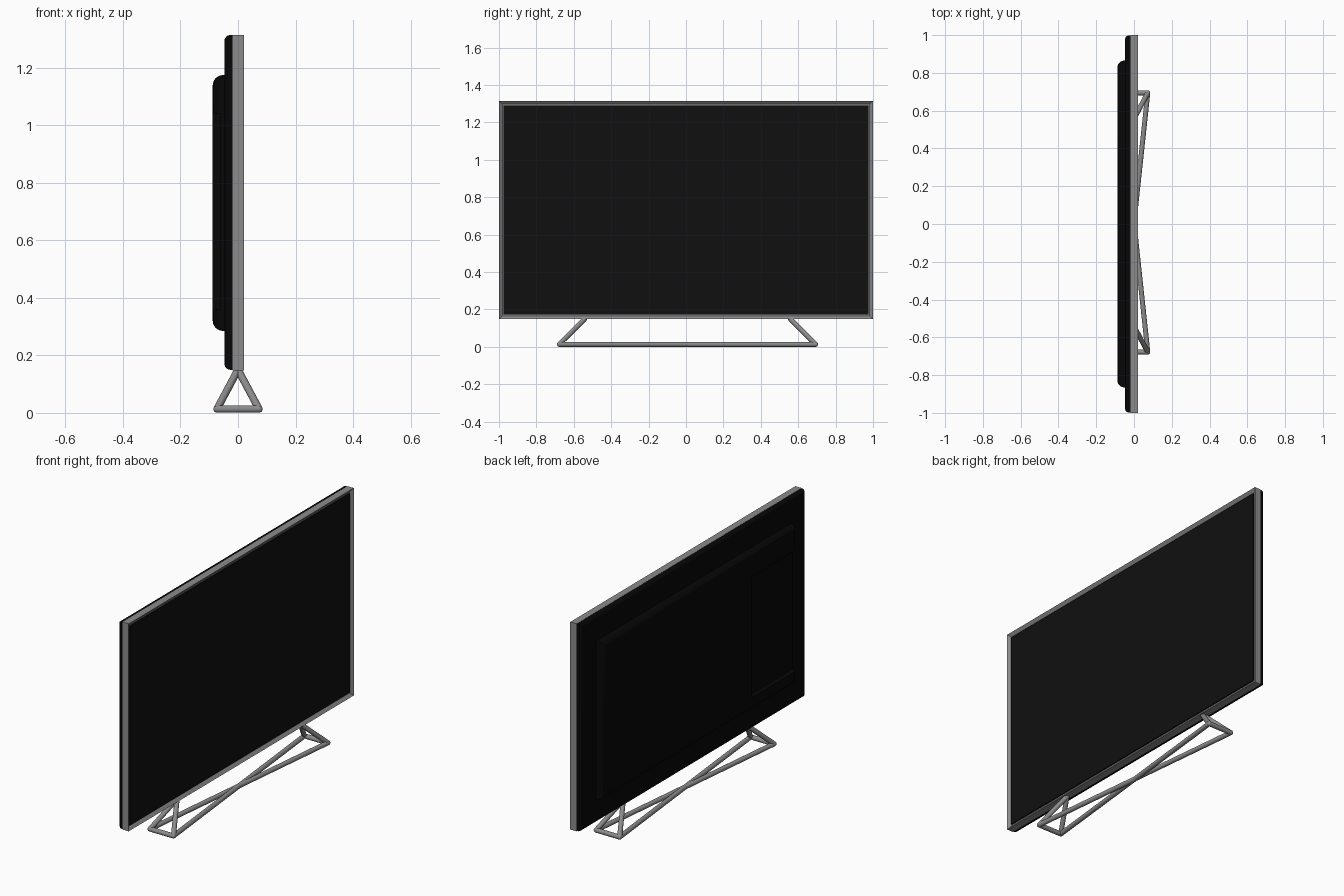
import bpy, bmesh, math
from mathutils import Vector

if "Cube" in bpy.data.objects:
    bpy.data.objects.remove(bpy.data.objects["Cube"])


def material(name, v):
    m = bpy.data.materials.new(name)
    m.diffuse_color = (v, v, v, 1)
    m.use_nodes = True
    m.node_tree.nodes["Principled BSDF"].inputs["Base Color"].default_value = m.diffuse_color
    return m


GREY = material("metal grey", 0.26)
SCREEN = material("screen black", 0.005)
BLACK = material("back cover black", 0.002)


def finish(name, bm, mat, smooth=True):
    bmesh.ops.recalc_face_normals(bm, faces=bm.faces)
    mesh = bpy.data.meshes.new(name)
    bm.to_mesh(mesh)
    bm.free()
    ob = bpy.data.objects.new(name, mesh)
    bpy.context.collection.objects.link(ob)
    mesh.materials.append(mat)
    if smooth:
        bpy.ops.object.select_all(action='DESELECT')
        ob.select_set(True)
        bpy.context.view_layer.objects.active = ob
        bpy.ops.object.shade_smooth_by_angle(angle=math.radians(35))
    return ob


def box(lo, hi):
    bm = bmesh.new()
    bmesh.ops.create_cube(bm, size=1)
    for v in bm.verts:
        v.co = Vector([(a + b) / 2 + c * (b - a) for a, b, c in zip(lo, hi, v.co)])
    return bm


def round_back(bm, radius):
    # round only the perimeter of the rear (-x) face
    x = min(v.co.x for v in bm.verts)
    edges = [e for e in bm.edges if all(v.co.x < x + 1e-5 for v in e.verts)]
    bmesh.ops.bevel(bm, geom=edges, offset=radius, segments=6, profile=0.5, affect='EDGES')
    return bm


# bezel with an inset, recessed front opening
bm = box((-0.019, -1, 0.148), (0.02, 1, 1.315))
front = [f for f in bm.faces if f.calc_center_median().x > 0.019]
bmesh.ops.inset_region(bm, faces=front, thickness=0.025)
for v in front[0].verts:
    v.co.x = 0.006
finish("bezel", bm, GREY, False)

# screen glass
finish("screen", box((0.0, -0.976, 0.172), (0.013, 0.976, 1.291)), SCREEN, False)

# rear shell
finish("rear_shell", round_back(box((-0.047, -0.998, 0.15), (-0.018, 0.998, 1.314)), 0.02), BLACK)

# raised electronics housing with connector recess
housing = finish("rear_housing",
                 round_back(box((-0.088, -0.865, 0.285), (-0.04, 0.865, 1.175)), 0.036), BLACK)
cutter = finish("recess_cutter", box((-0.12, -0.95, 0.36), (-0.06, -0.46, 1.04)), BLACK, False)
cutter.hide_render = True
cutter.hide_viewport = True
cut = housing.modifiers.new("connector recess", 'BOOLEAN')
cut.operation = 'DIFFERENCE'
cut.object = cutter


# stand made from round bars
R = 0.013


def bars(name, points, closed=False):
    bm = bmesh.new()
    pts = [Vector(p) for p in points]
    pairs = list(zip(pts, pts[1:])) + ([(pts[-1], pts[0])] if closed else [])
    for a, b in pairs:
        d = b - a
        mat = d.to_track_quat('Z', 'Y').to_matrix().to_4x4()
        mat.translation = (a + b) / 2
        bmesh.ops.create_cone(bm, cap_ends=True, segments=16, radius1=R, radius2=R,
                              depth=d.length, matrix=mat)
    for p in pts:
        s = bmesh.ops.create_uvsphere(bm, u_segments=16, v_segments=8, radius=R)
        bmesh.ops.translate(bm, verts=s["verts"], vec=p)
    return finish(name, bm, GREY)


W, C, L, Z = 0.073, 0.008, 0.686, R + 0.0005
# crossed floor loop
bars("floor_bars", [(W, C + L, Z), (-W, C + L, Z), (W, C - L, Z), (-W, C - L, Z)], True)
# inverted V legs at both ends
for side, s in (("right", 1), ("left", -1)):
    bars(side + "_leg", [(W, C + s * L, Z), (0, C + s * (L - 0.137), 0.15), (-W, C + s * L, Z)])
